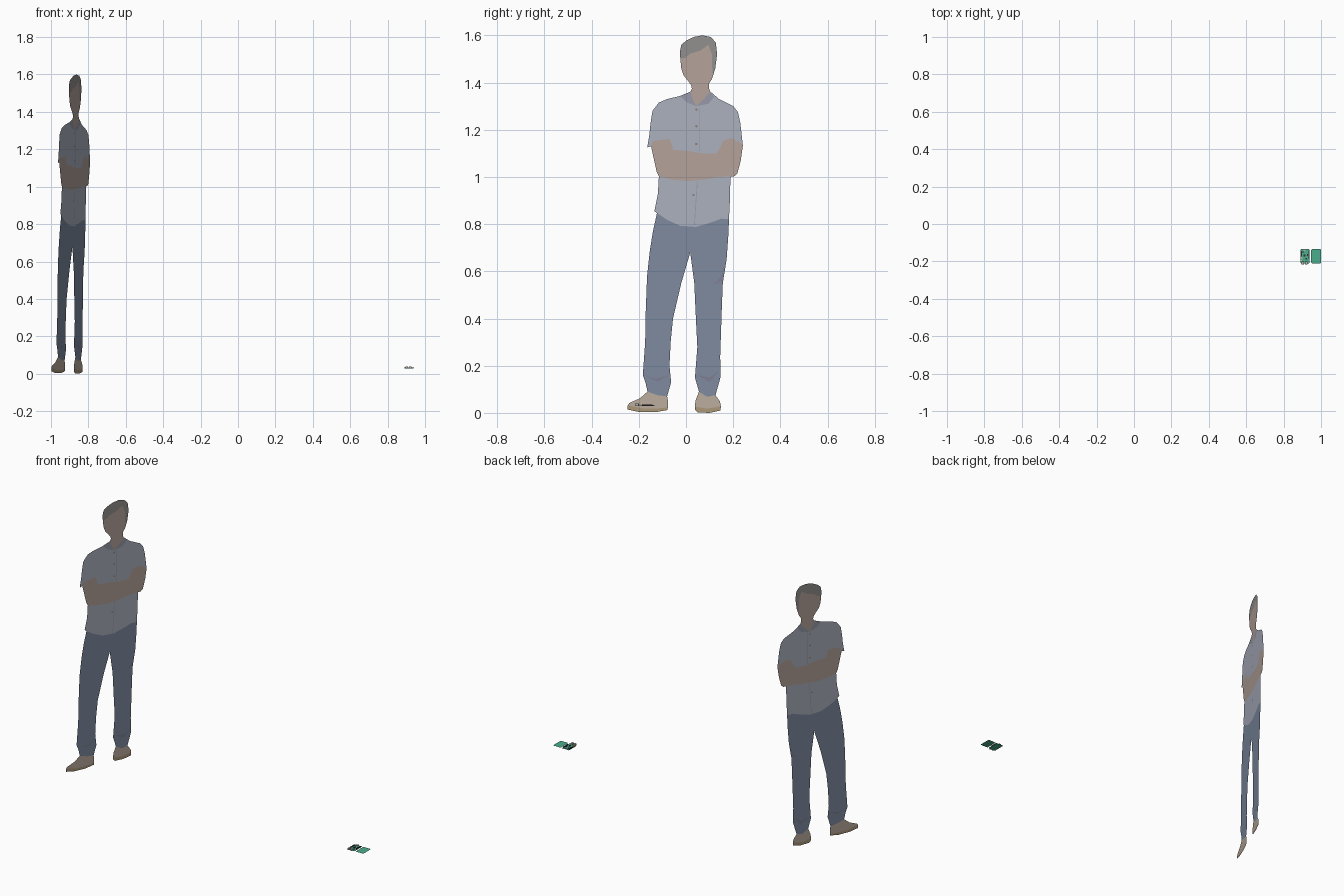
import bpy, bmesh, math
from mathutils import Vector

if "Cube" in bpy.data.objects:
    bpy.data.objects.remove(bpy.data.objects["Cube"])

def material(name, rgb):
    m = bpy.data.materials.new(name)
    m.diffuse_color = (*rgb, 1)
    m.use_nodes = True
    m.node_tree.nodes["Principled BSDF"].inputs["Base Color"].default_value = m.diffuse_color
    return m

SKIN = material("skin", (.46, .37, .33))
HAIR = material("hair", (.29, .28, .27))
SHIRT = material("shirt", (.41, .44, .52))
FOLD = material("shirt_shade", (.31, .33, .40))
JEANS = material("denim", (.21, .26, .35))
CREASE = material("denim_shade", (.21, .21, .29))
SHOE = material("shoe", (.50, .42, .34))
SOLE = material("sole", (.40, .31, .19))
BUTTON = material("button", (.25, .22, .20))
GREEN = material("board_green", (.07, .42, .27))
BLACK = material("component_black", (.03, .03, .03))
METAL = material("connector_metal", (.45, .45, .45))
YELLOW = material("jack_yellow", (.8, .6, .05))

NORMAL = Vector((1, -.424, 0)).normalized()

def on_plane(p, lift=0):
    y, z = p[0] / 100, p[1] / 100
    return Vector((-.893 + .424 * y, y, z)) + NORMAL * lift

def make(name, bm, mat):
    me = bpy.data.meshes.new(name)
    bm.to_mesh(me)
    bm.free()
    me.materials.append(mat)
    ob = bpy.data.objects.new(name, me)
    bpy.context.collection.objects.link(ob)
    return ob

def flat(name, mat, *outlines, lifts=(0,)):
    """Flat cut-out shapes (centimetres, y and z) on the upright figure plane."""
    bm = bmesh.new()
    for pts in outlines:
        for lift in lifts:
            f = bm.faces.new([bm.verts.new(on_plane(p, lift)) for p in pts])
            f.normal_update()
            if f.normal.dot(NORMAL) * (1 if lift >= 0 else -1) < 0:
                f.normal_flip()
    bmesh.ops.triangulate(bm, faces=bm.faces[:])
    return make(name, bm, mat)

def detail(name, mat, *outlines):
    return flat(name, mat, *outlines, lifts=(.0008, -.0008))

# Borders shared by neighbouring cut-outs
fringe = [(-2.4, 150), (-.3, 150.5), (2, 152.3), (6, 153.5), (9.5, 156), (11, 152), (11, 147), (11.5, 143)]
neckline = [(2, 136.2), (2.8, 133.2), (4.4, 130), (7.5, 133), (9.8, 135.2), (10.3, 136.2)]
sleeves = [(-16.4, 112.5), (-14.8, 113), (-14, 115.2), (-7, 116.2), (-6, 113.8), (-5.5, 111.5), (1, 111),
           (8, 109.8), (13, 110), (14.6, 112.5), (15.5, 115.2), (19, 116.5), (22.5, 114.8), (24.1, 113.2)]
arm_under = [(-11.5, 100.2), (-6, 98.8), (1, 98.2), (8, 98.9), (14, 100), (18.8, 100.2)]
hem = [(-13.4, 85.5), (-12.3, 84.7), (-8, 81.8), (-2.5, 79.3), (4.2, 78.8), (10, 80.5), (15, 82.3), (18.2, 82)]
cuff_l = [(-16.3, 9), (-12, 7.5), (-8, 7)]
cuff_r = [(5.5, 9), (9, 6.8), (12.5, 7.5)]
welt_l = [(-24.7, 3.2), (-18, 1.8), (-12, 1.9), (-7.7, 2.3)]
welt_r = [(3.8, 2.6), (9, 1.8), (14.8, 2.8)]

# Head
flat("hair", HAIR, fringe + [(12.4, 146), (13.2, 152), (12.6, 157), (10.5, 159.3), (7, 160), (3.5, 159.4),
                             (0, 157.7), (-2, 156), (-2.6, 153)])
flat("face_and_neck", SKIN, fringe + [(11, 141.5), (9.7, 139.5), (9.7, 137.5)] + neckline[::-1] +
     [(2.5, 137.5), (2.2, 138.8), (.8, 140.8), (-1, 143), (-2, 146)])

# Shirt, folded arms
flat("shirt_upper", SHIRT, neckline + [(14, 133), (20, 130), (22, 127.5), (23, 123), (23.7, 117)] + sleeves[::-1] +
     [(-15.5, 118), (-15, 123), (-14.2, 128), (-11.5, 131.5), (-8, 133), (-2.5, 134.3)])
flat("folded_arms", SKIN, sleeves[1:] + [(23.2, 107), (21.8, 101.5), (20.6, 100.3)] + arm_under[::-1] +
     [(-12.4, 102), (-13.5, 107)])
flat("shirt_lower", SHIRT, arm_under + [(18.7, 92)] + hem[::-1] + [(-11.9, 93)])
detail("collar", FOLD, [(2, 136), (2.8, 133.2), (4.4, 130), (.5, 131.5), (-2.3, 134.2)],
       [(10.2, 136), (7.5, 133), (4.4, 130), (9.5, 131), (12, 134)])
detail("placket_seam", FOLD, [(5.7, 129.5), (6, 129.5), (6, 110.5), (5.7, 110.5)],
       [(4.7, 98.3), (5, 98.3), (3.7, 79), (3.4, 79)])
detail("shirt_buttons", BUTTON, *[[(y + .5 * math.cos(a * math.tau / 10), z + .5 * math.sin(a * math.tau / 10))
                                  for a in range(10)] for y, z in ((4.4, 128.5), (4.4, 121.5), (4.4, 114), (3.2, 92.3))])

# Jeans
flat("jeans", JEANS, hem[1:] + [(18, 76), (17.2, 65), (15.6, 55), (15.2, 45), (14.5, 24), (14.6, 15)] +
     cuff_r[::-1] + [(3.8, 15), (4.8, 28), (4.2, 40), (3.5, 55), (1.8, 68), (-2, 55), (-5.5, 40), (-6.5, 30),
                     (-7, 20), (-6.3, 13)] + cuff_l[::-1] +
     [(-17.2, 13), (-18.3, 16), (-17.3, 30), (-17.1, 42), (-16.5, 58), (-15.3, 69), (-14, 77)])
detail("jeans_creases", CREASE, [(16.5, 64), (15.3, 56), (12, 54.5), (15, 58)],
       [(-17.8, 16), (-13, 14.5), (-7, 16), (-12, 13.2)], [(14.2, 18), (10, 15), (5, 16), (10, 13)])

# Shoes
flat("shoes", SHOE, cuff_l + [(-7.6, 5)] + welt_l[::-1] + [(-24, 4.2), (-19.5, 6.2)],
     cuff_r + [(14.4, 4.8)] + welt_r[::-1] + [(4, 5.2)])
flat("shoe_soles", SOLE, welt_l + [(-7.9, 1.2), (-13, .3), (-20, .4), (-24.7, 1.4)],
     welt_r + [(14.6, 1), (10, 0), (5, .2), (3.9, 1.2)])

# Two small circuit boards
BZ = .03

def board(name, x0, x1, thick=0):
    bm = bmesh.new()
    r, y0, y1 = .004, -.21, -.135
    pts = []
    for i, (cx, cy) in enumerate(((x1 - r, y1 - r), (x0 + r, y1 - r), (x0 + r, y0 + r), (x1 - r, y0 + r))):
        for k in range(5):
            a = (i + k / 4) * math.pi / 2
            pts.append((cx + r * math.cos(a), cy + r * math.sin(a), BZ))
    f = bm.faces.new([bm.verts.new(p) for p in pts])
    if thick:
        g = bmesh.ops.extrude_face_region(bm, geom=[f])
        bmesh.ops.translate(bm, verts=[v for v in g["geom"] if isinstance(v, bmesh.types.BMVert)], vec=(0, 0, -thick))
        bmesh.ops.recalc_face_normals(bm, faces=bm.faces[:])
    return make(name, bm, GREEN)

board("populated_board", .89, .939, .0013)
board("bare_board", .9475, 1.0)

def blocks(name, mat, *items):
    """Boxes given by centre x, centre y, width, depth, height."""
    bm = bmesh.new()
    for x, y, w, d, h in items:
        vs = bmesh.ops.create_cube(bm, size=1)["verts"]
        bmesh.ops.scale(bm, verts=vs, vec=(w, d, h))
        bmesh.ops.translate(bm, verts=vs, vec=(x, y, BZ + h / 2))
    return make(name, bm, mat)

blocks("chips", BLACK, (.912, -.168, .012, .012, .0015), (.922, -.187, .008, .008, .0015),
       (.904, -.15, .009, .007, .0015), (.928, -.165, .006, .01, .002))
blocks("pin_headers", BLACK, (.935, -.165, .0045, .045, .006), (.895, -.16, .0045, .03, .005))
blocks("connectors", METAL, (.902, -.208, .013, .017, .009), (.92, -.209, .013, .016, .009),
       (.912, -.139, .012, .01, .004), (.896, -.182, .01, .01, .005))
blocks("yellow_jack", YELLOW, (.8945, -.195, .006, .006, .006))
